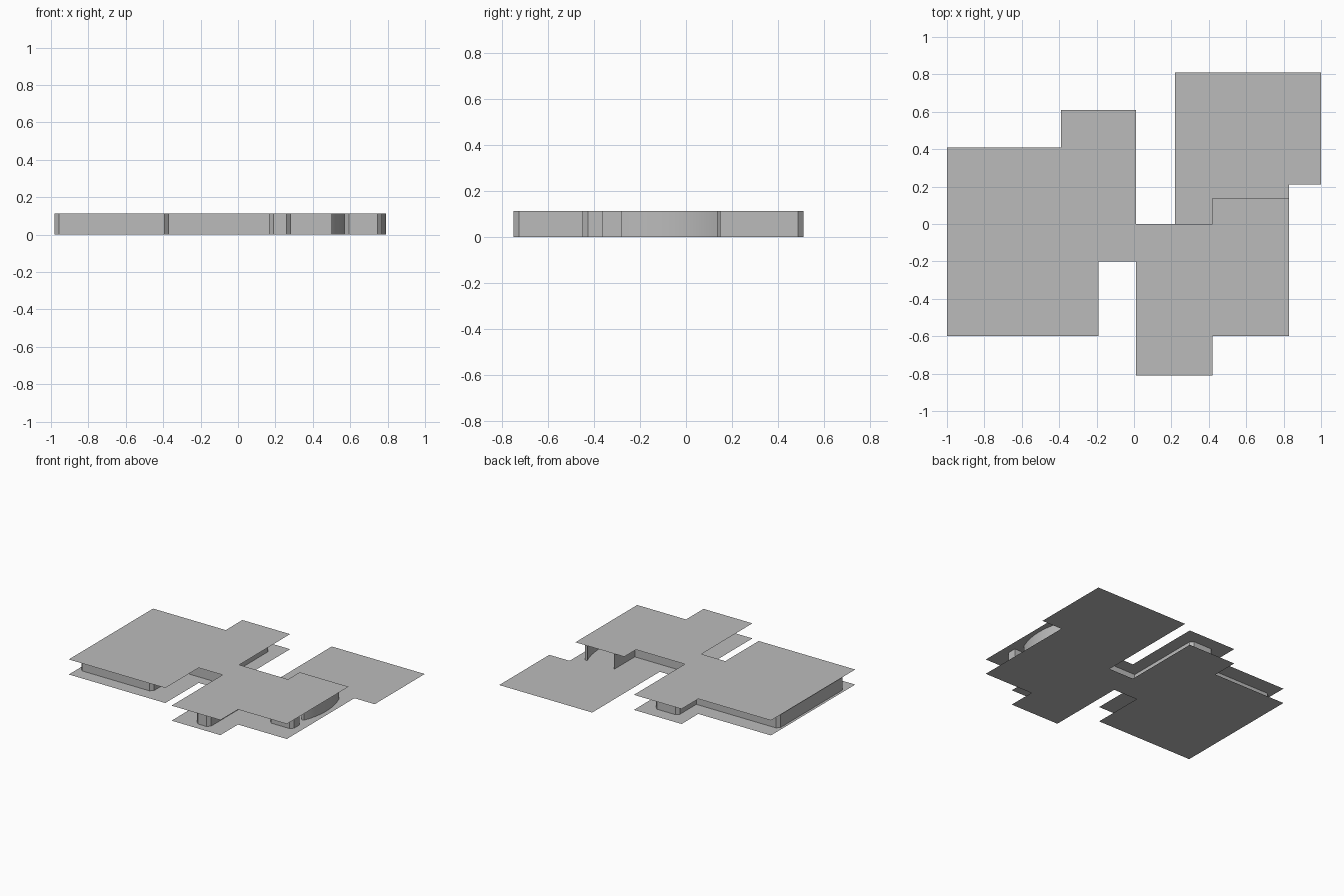
import bpy
import bmesh
import math
from mathutils import Vector

HEIGHT = 0.114
CHAMFER = 0.023

old = bpy.data.objects.get("Cube")
if old:
    bpy.data.objects.remove(old, do_unlink=True)

# Single plain grey for the whole building
grey = bpy.data.materials.new("plain_grey")
grey.use_nodes = True
grey.diffuse_color = (0.5, 0.5, 0.5, 1)
grey.node_tree.nodes["Principled BSDF"].inputs["Base Color"].default_value = (0.5, 0.5, 0.5, 1)


def finish(name, bm):
    mesh = bpy.data.meshes.new(name)
    bm.to_mesh(mesh)
    bm.free()
    mesh.materials.append(grey)
    obj = bpy.data.objects.new(name, mesh)
    bpy.context.collection.objects.link(obj)
    return obj


def slab(name, outline, z):
    """Thin flat sheet from an outline."""
    bm = bmesh.new()
    face = bm.faces.new([bm.verts.new((x, y, z)) for x, y in outline])
    face.normal_update()
    if face.normal.z < 0:
        face.normal_flip()
    return finish(name, bm)


def chamfered(points, corners):
    """Cut the listed corners of an outline."""
    result = []
    for i, p in enumerate(points):
        p = Vector(p)
        if i not in corners:
            result.append(p)
            continue
        for q in (points[i - 1], points[(i + 1) % len(points)]):
            result.append(p + (Vector(q) - p).normalized() * CHAMFER)
    return result


def walls(name, outline, smooth=False):
    """Upright walls around a counter-clockwise outline."""
    bm = bmesh.new()
    low = [bm.verts.new((x, y, 0)) for x, y in outline]
    high = [bm.verts.new((x, y, HEIGHT)) for x, y in outline]
    for i in range(len(low)):
        j = (i + 1) % len(low)
        bm.faces.new((low[i], low[j], high[j], high[i]))
    obj = finish(name, bm)
    if smooth:
        bpy.ops.object.select_all(action="DESELECT")
        obj.select_set(True)
        bpy.context.view_layer.objects.active = obj
        bpy.ops.object.shade_smooth_by_angle(angle=math.radians(30))
    return obj


def bow(x, y0, y1, sagitta, steps=24):
    """Arc from (x, y0) to (x, y1) bulging towards +x."""
    half = (y1 - y0) / 2
    radius = (half ** 2 + sagitta ** 2) / (2 * sagitta)
    sweep = math.asin(half / radius)
    cx, cy = x + sagitta - radius, (y0 + y1) / 2
    angles = [sweep * (2 * i / steps - 1) for i in range(steps + 1)]
    return [(cx + radius * math.cos(a), cy + radius * math.sin(a)) for a in angles]


# Floor and roof share everything but the north-east corner
shared = [(0.01, 0.61), (-0.39, 0.61), (-0.39, 0.41), (-1, 0.41), (-1, -0.6),
          (-0.19, -0.6), (-0.19, -0.2), (0.01, -0.2), (0.01, -0.81),
          (0.42, -0.81), (0.42, -0.6), (0.83, -0.6)]
terrace = [(0.83, 0.21), (1, 0.21), (1, 0.81), (0.22, 0.81), (0.22, 0), (0.01, 0)]
porch = [(0.83, 0.14), (0.42, 0.14), (0.42, 0), (0.01, 0)]
slab("floor", shared + terrace, 0)
slab("roof", shared + porch, HEIGHT)

# Main room, back room, corridor wall and front pier in one run
main = [(-0.98, -0.5), (-0.37, -0.5), (-0.37, -0.12), (0.166, -0.12),
        (0.166, -0.75), (0.283, -0.75), (0.283, -0.12), (0.52, -0.12),
        (0.52, -0.1), (-0.09, -0.1), (-0.09, 0.51), (-0.29, 0.51),
        (-0.29, 0.29), (-0.98, 0.29)]
walls("main_walls", chamfered(main, {0, 1, 4, 5, 10, 11, 13}))

# Pier at the front corner
pier = [(0.57, -0.45), (0.77, -0.45), (0.77, -0.36), (0.57, -0.36)]
walls("corner_pier", chamfered(pier, {0, 1}))

# Bowed walls on both sides of the passage
walls("inner_bowed_wall", bow(0.5, -0.283, 0.15, 0.07), True)
outer = bow(0.75, -0.283, 0.138, 0.042)
inner = [(x - 0.018, y) for x, y in reversed(outer)]
walls("outer_bowed_wall", outer + inner, True)
